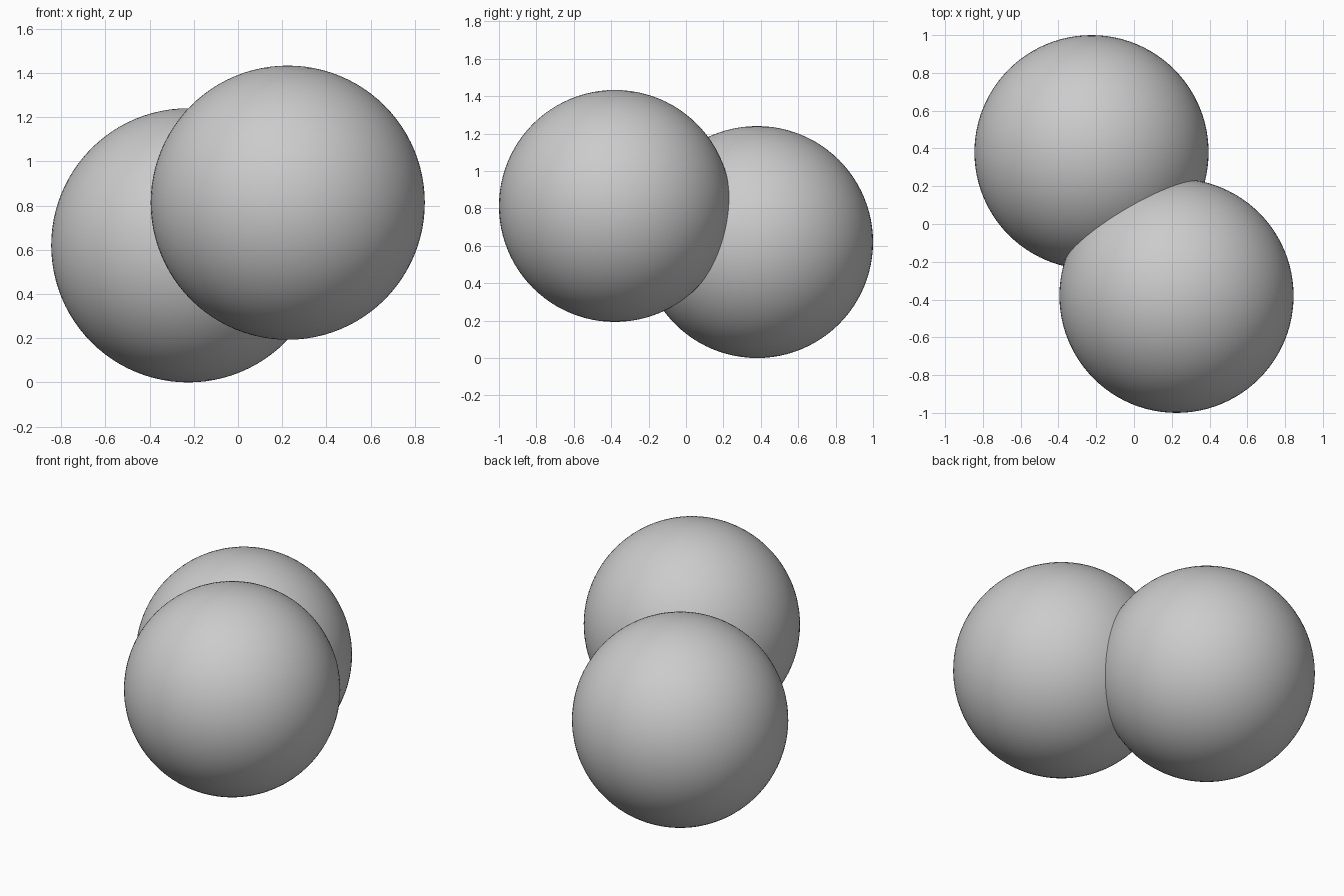
import bpy

if "Cube" in bpy.data.objects:
    bpy.data.objects.remove(bpy.data.objects["Cube"])

RADIUS = 0.62


def add_ball(name, centre):
    bpy.ops.mesh.primitive_uv_sphere_add(segments=96, ring_count=48, radius=RADIUS, location=centre)
    ball = bpy.context.object
    ball.name = name
    bpy.ops.object.shade_smooth()
    return ball


# Two equal overlapping balls, the front one raised
add_ball("lower_back_ball", (-0.225, 0.38, 0.62))
add_ball("upper_front_ball", (0.225, -0.38, 0.813))
